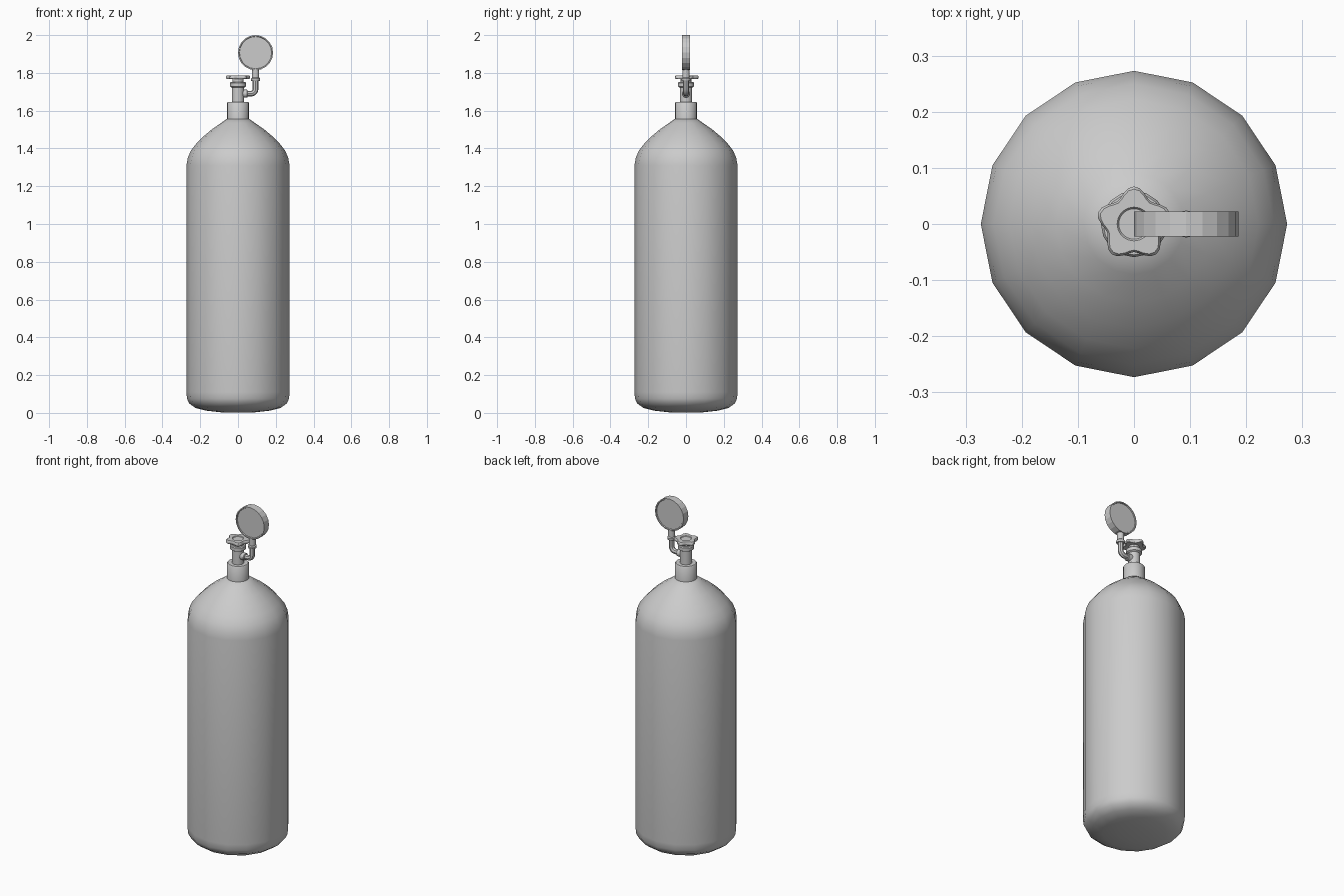
import bpy, bmesh
from math import sin, cos, pi
from mathutils import Matrix

if "Cube" in bpy.data.objects:
    bpy.data.objects.remove(bpy.data.objects["Cube"])


def finish(bm, name, matrix=None, smooth=True, angle=40):
    bmesh.ops.remove_doubles(bm, verts=bm.verts, dist=1e-5)
    bmesh.ops.recalc_face_normals(bm, faces=bm.faces)
    me = bpy.data.meshes.new(name)
    bm.to_mesh(me)
    bm.free()
    ob = bpy.data.objects.new(name, me)
    bpy.context.collection.objects.link(ob)
    if matrix:
        me.transform(matrix)
    if smooth:
        bpy.ops.object.select_all(action='DESELECT')
        ob.select_set(True)
        bpy.context.view_layer.objects.active = ob
        bpy.ops.object.shade_smooth_by_angle(angle=angle * pi / 180)
    return ob


def loft(name, rings, **kw):
    """Skin a stack of closed rings and cap both ends."""
    bm = bmesh.new()
    vs = [[bm.verts.new(p) for p in ring] for ring in rings]
    n = len(vs[0])
    for a, b in zip(vs, vs[1:]):
        for i in range(n):
            j = (i + 1) % n
            bm.faces.new((a[i], a[j], b[j], b[i]))
    bm.faces.new(vs[0])
    bm.faces.new(vs[-1])
    return finish(bm, name, **kw)


def lathe(name, profile, sides=16, **kw):
    return loft(name, [[(r * cos(2 * pi * i / sides), r * sin(2 * pi * i / sides), z)
                        for i in range(sides)] for r, z in profile], **kw)


# Tank body with shallow base and domed shoulder
lathe("tank_body", [(0.08, 0.002), (0.17, 0.012), (0.225, 0.026), (0.258, 0.05),
                    (0.27, 0.075), (0.273, 0.11), (0.273, 1.31), (0.266, 1.35),
                    (0.25, 1.388), (0.222, 1.424), (0.185, 1.462), (0.14, 1.5),
                    (0.09, 1.535), (0.058, 1.557)])

# Neck collar
lathe("neck_collar", [(0.059, 1.54), (0.059, 1.64), (0.055, 1.645)])

# Valve body with flange, groove and spindle
lathe("valve_body", [(0.033, 1.64), (0.033, 1.722), (0.043, 1.728), (0.043, 1.747),
                     (0.038, 1.752), (0.03, 1.752), (0.03, 1.772)])


# Five-pointed hand wheel with a dished centre
def star(scale, z):
    return [((0.0585 + 0.0085 * cos(5 * a)) * scale * cos(a + pi / 2),
             (0.0585 + 0.0085 * cos(5 * a)) * scale * sin(a + pi / 2), z)
            for a in (2 * pi * i / 40 for i in range(40))]


def circle(r, z):
    return [(r * cos(2 * pi * i / 40 + pi / 2), r * sin(2 * pi * i / 40 + pi / 2), z)
            for i in range(40)]


loft("hand_wheel", [star(0.93, 1.767), star(1, 1.771), star(1, 1.782), star(0.93, 1.787),
                    circle(0.03, 1.787), circle(0.027, 1.783)])

# Elbow pipe from valve to gauge
cu = bpy.data.curves.new("gauge_pipe", 'CURVE')
cu.dimensions = '3D'
cu.bevel_depth = 0.015
cu.bevel_resolution = 2
cu.use_fill_caps = True
gx, pz, bend = 0.093, 1.69, 0.025
path = [(0.02, pz)]
path += [(gx - bend + bend * sin(t), pz + bend - bend * cos(t))
         for t in (pi / 2 * i / 5 for i in range(6))]
path += [(gx, 1.83)]
sp = cu.splines.new('POLY')
sp.points.add(len(path) - 1)
for p, (x, z) in zip(sp.points, path):
    p.co = (x, 0, z, 1)
pipe = bpy.data.objects.new("gauge_pipe", cu)
bpy.context.collection.objects.link(pipe)
bpy.ops.object.select_all(action='DESELECT')
pipe.select_set(True)
bpy.context.view_layer.objects.active = pipe
bpy.ops.object.convert(target='MESH')
bpy.ops.object.shade_smooth_by_angle(angle=40 * pi / 180)

# Pipe fittings
side_on = Matrix.Translation((0, 0, pz)) @ Matrix.Rotation(pi / 2, 4, 'Y')
lathe("valve_fitting", [(0.021, 0.025), (0.021, 0.048), (0.018, 0.051)], matrix=side_on)
at_gauge = Matrix.Translation((gx, 0, 0))
lathe("gauge_fitting", [(0.022, 1.757), (0.024, 1.76), (0.024, 1.77), (0.019, 1.775),
                        (0.019, 1.825)], matrix=at_gauge)

# Pressure gauge, faceted drum with thin raised rims
facing = Matrix.Translation((gx, 0, 1.907)) @ Matrix.Rotation(pi / 2, 4, 'X')
lathe("pressure_gauge", [(0.085, -0.017), (0.087, -0.022), (0.093, -0.022),
                         (0.093, 0.022), (0.087, 0.022), (0.085, 0.017)],
      sides=20, matrix=facing, smooth=False)
